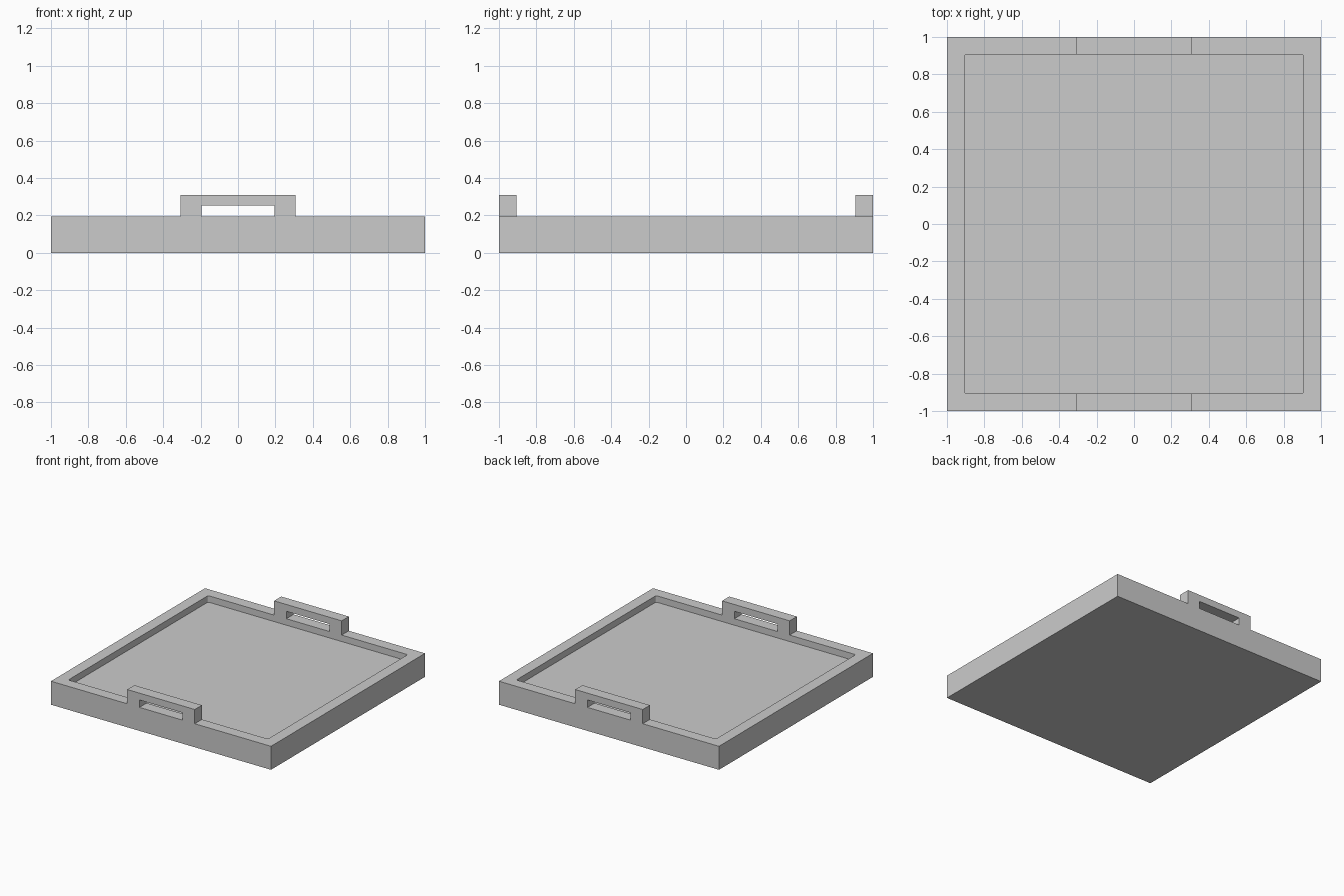
import bpy, bmesh

if "Cube" in bpy.data.objects:
    bpy.data.objects.remove(bpy.data.objects["Cube"])

RIM_Z, TOP_Z, FLOOR_Z = 0.193, 0.31, 0.14
INNER = 0.907          # half size of the recess
HANDLE, SLOT = 0.307, 0.195  # half widths


def link(name, bm):
    bmesh.ops.recalc_face_normals(bm, faces=bm.faces)
    mesh = bpy.data.meshes.new(name)
    bm.to_mesh(mesh)
    bm.free()
    ob = bpy.data.objects.new(name, mesh)
    bpy.context.collection.objects.link(ob)
    return ob


def box(name, size, z, corner=0.0):
    bm = bmesh.new()
    bmesh.ops.create_cube(bm, size=1)
    for v in bm.verts:
        v.co = (v.co.x * size[0], v.co.y * size[1], v.co.z * size[2] + z)
    if corner:
        upright = [e for e in bm.edges
                   if abs(e.verts[0].co.z - e.verts[1].co.z) > 1e-4]
        bmesh.ops.bevel(bm, geom=upright, offset=corner, segments=4,
                        profile=0.5, affect='EDGES')
    return link(name, bm)


# Tray body: front silhouette with the raised handle, extruded front to back
profile = [(-1, 0), (1, 0), (1, RIM_Z), (HANDLE, RIM_Z), (HANDLE, TOP_Z),
           (-HANDLE, TOP_Z), (-HANDLE, RIM_Z), (-1, RIM_Z)]
bm = bmesh.new()
face = bm.faces.new([bm.verts.new((x, -1, z)) for x, z in profile])
ext = bmesh.ops.extrude_face_region(bm, geom=[face])
bmesh.ops.translate(bm, vec=(0, 2, 0), verts=[
    g for g in ext["geom"] if isinstance(g, bmesh.types.BMVert)])
tray = link("serving_tray", bm)

# Recess clears the middle, leaving the rim and two handles
recess = box("recess_cutter", (2 * INNER, 2 * INNER, 0.5), FLOOR_Z + 0.25, 0.012)

# Grip slot runs through both handles
slot_top = 0.254
slot = box("slot_cutter", (2 * SLOT, 3, slot_top - RIM_Z), (slot_top + RIM_Z) / 2)

for cutter in (recess, slot):
    mod = tray.modifiers.new(cutter.name, 'BOOLEAN')
    mod.operation = 'DIFFERENCE'
    mod.solver = 'EXACT'
    mod.object = cutter
    bpy.context.view_layer.objects.active = tray
    bpy.ops.object.modifier_apply(modifier=mod.name)
    bpy.data.objects.remove(cutter)
